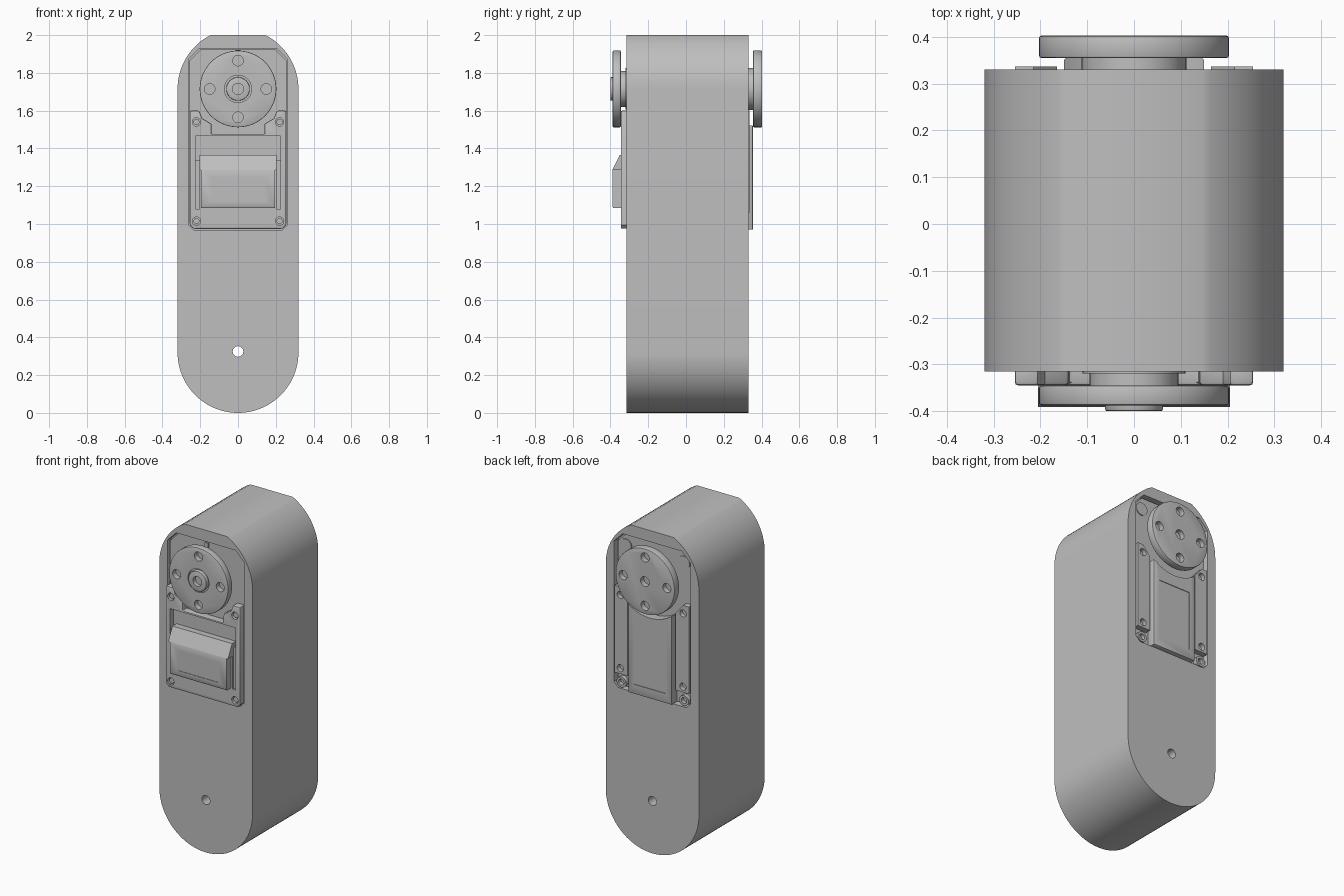
import bpy, bmesh, math
from mathutils import Vector

cube = bpy.data.objects.get("Cube")
if cube:
    bpy.data.objects.remove(cube, do_unlink=True)

grey = bpy.data.materials.new("plain grey")
grey.use_nodes = True
grey.diffuse_color = (0.52, 0.52, 0.52, 1)
grey.node_tree.nodes["Principled BSDF"].inputs["Base Color"].default_value = (0.52, 0.52, 0.52, 1)

AXLE = 1.715   # height of the output shaft


def prism(name, outline, lo, hi, axis="y"):
    """Extrude an (x, z) outline along y, or a (y, z) outline along x."""
    place = (lambda p, d: (p[0], d, p[1])) if axis == "y" else (lambda p, d: (d, p[0], p[1]))
    bm = bmesh.new()
    face = bm.faces.new([bm.verts.new(place(p, lo)) for p in outline])
    grown = bmesh.ops.extrude_face_region(bm, geom=[face])["geom"]
    shift = Vector((0, hi - lo, 0) if axis == "y" else (hi - lo, 0, 0))
    bmesh.ops.translate(bm, vec=shift, verts=[v for v in grown if isinstance(v, bmesh.types.BMVert)])
    bmesh.ops.recalc_face_normals(bm, faces=bm.faces)
    mesh = bpy.data.meshes.new(name)
    bm.to_mesh(mesh)
    bm.free()
    mesh.materials.append(grey)
    ob = bpy.data.objects.new(name, mesh)
    bpy.context.collection.objects.link(ob)
    return ob


def arc(x, z, r, start, end, steps):
    angles = [math.radians(start + (end - start) * i / steps) for i in range(steps + 1)]
    return [(x + r * math.cos(a), z + r * math.sin(a)) for a in angles]


def disc(name, x, z, r, lo, hi, sides=48):
    return prism(name, arc(x, z, r, 0, 360, sides)[:-1], lo, hi)


def slab(name, x0, x1, z0, z1, lo, hi):
    return prism(name, [(x0, z0), (x1, z0), (x1, z1), (x0, z1)], lo, hi)


def apply(ob, mod):
    with bpy.context.temp_override(object=ob, active_object=ob, selected_objects=[ob]):
        bpy.ops.object.modifier_apply(modifier=mod.name)


def cut(ob, *cutters):
    for cutter in cutters:
        mod = ob.modifiers.new("cut", "BOOLEAN")
        mod.operation, mod.solver, mod.object = "DIFFERENCE", "EXACT", cutter
        apply(ob, mod)
        bpy.data.objects.remove(cutter, do_unlink=True)


def bevel(ob, width):
    mod = ob.modifiers.new("bevel", "BEVEL")
    mod.width, mod.segments, mod.limit_method = width, 2, "ANGLE"
    mod.angle_limit = math.radians(50)
    apply(ob, mod)


def mirrored(half):
    """Complete a right-half outline with its mirror image."""
    return half + [(-x, z) for x, z in reversed(half)]


def case_outline(half_width, bottom, top):
    return mirrored([(half_width - 0.03, bottom), (half_width, bottom + 0.03),
                     (half_width, top - 0.06), (half_width - 0.06, top)])


# Link body: rounded bottom, rounded shoulders, flat top
body = prism("link_body",
             arc(0, 0.32, 0.32, 180, 360, 48)
             + arc(0, AXLE, 0.32, 0, 63, 16) + arc(0, AXLE, 0.32, 117, 180, 16),
             -0.315, 0.33)
cut(body,
    disc("hole", 0, 0.325, 0.028, -1, 1, 32),
    prism("pocket", case_outline(0.263, 0.967, 1.93), -1, -0.27),
    prism("pocket", case_outline(0.263, 0.967, 1.93), 0.285, 1))

# Motor case, sunk in the pockets on both sides
prism("front_case", case_outline(0.256, 0.974, 1.924), -0.302, -0.25)
prism("back_case", case_outline(0.256, 0.974, 1.924), 0.25, 0.302)
slab("front_case_ridge", -0.012, 0.012, 1.86, 1.92, -0.31, -0.29)

# Front cover with two ears beside the horn
cover = prism("front_cover",
              mirrored([(0.235, 0.975), (0.255, 0.995), (0.255, 1.6), (0.205, 1.6),
                        (0.19, 1.56), (0.14, 1.53), (0.14, 1.475)]),
              -0.345, -0.29)
bevel(cover, 0.007)
cut(cover, slab("recess", -0.225, 0.225, 1.34, 1.465, -1, -0.312))
for side in (-1, 1):
    cut(cover, slab("slot", *sorted((side * 0.203, side * 0.225)), 1.08, 1.35, -1, -0.335))
    for z in (1.015, 1.54):
        cut(cover, disc("hole", side * 0.22, z, 0.022, -1, -0.32, 24))
        disc("front_screw", side * 0.22, z, 0.016, -0.336, -0.3, 20)

# Connector housing with a sloping hood
housing = prism("connector_housing",
                [(-0.3, 1.085), (-0.385, 1.085), (-0.39, 1.095), (-0.39, 1.285),
                 (-0.35, 1.36), (-0.3, 1.36)], -0.195, 0.195, "x")
cut(housing, slab("label", -0.14, 0.14, 1.12, 1.245, -1, -0.387))
prism("connector_hood", [(-0.3, 1.285), (-0.391, 1.285), (-0.351, 1.365), (-0.3, 1.365)],
      -0.205, 0.205, "x")

# Back centre panel, hollowed around the horn
panel = slab("back_panel", -0.15, 0.15, 0.97, 1.58, 0.29, 0.355)
bevel(panel, 0.006)
cut(panel, disc("clearance", 0, AXLE, 0.245, 0.2, 1),
    slab("label", -0.11, 0.11, 1.03, 1.4, 0.351, 1))

# Back rails and lower screw lugs
for side, word in ((-1, "right"), (1, "left")):
    rail = prism("back_rail_" + word,
                 [(side * x, z) for x, z in
                  [(0.165, 1.06), (0.255, 1.06), (0.255, 1.6), (0.215, 1.6), (0.165, 1.54)]],
                 0.29, 0.337)
    cut(rail, *[disc("hole", side * 0.215, z, 0.022, 0.31, 1, 24) for z in (1.095, 1.55)])
    lug = disc("back_lug_" + word, side * 0.215, 1.005, 0.032, 0.29, 0.328, 24)
    cut(lug, disc("hole", side * 0.215, 1.005, 0.018, 0.305, 1, 20))
    disc("back_case_boss_" + word, side * 0.2, 1.85, 0.04, 0.29, 0.308, 24)

# Shaft collars
disc("front_collar", 0, AXLE, 0.11, -0.32, -0.28)
disc("front_shaft", 0, AXLE, 0.095, -0.35, -0.28)
disc("back_shaft", 0, AXLE, 0.112, 0.28, 0.36)


# Output horns with four screw holes and a centre hole
def horn_holes(lo, hi):
    spots = [(0.15, 0), (-0.15, 0), (0, 0.15), (0, -0.15)]
    return [disc("hole", x, AXLE + z, 0.028, lo, hi, 24) for x, z in spots]


front_horn = disc("front_horn", 0, AXLE, 0.203, -0.388, -0.345, 64)
bevel(front_horn, 0.005)
cut(front_horn, *horn_holes(-1, -0.355), disc("groove", 0, AXLE, 0.072, -1, -0.375))
hub = disc("front_horn_hub", 0, AXLE, 0.062, -0.4, -0.36)
bevel(hub, 0.004)
cut(hub, disc("hole", 0, AXLE, 0.03, -1, -0.375, 24))

back_horn = disc("back_horn", 0, AXLE, 0.203, 0.355, 0.403, 64)
bevel(back_horn, 0.005)
cut(back_horn, *horn_holes(0.37, 1), disc("hole", 0, AXLE, 0.03, 0.37, 1, 24))

# Smooth the round walls and keep hard edges crisp
bpy.ops.object.select_all(action="DESELECT")
for ob in bpy.context.collection.objects:
    if ob.type == "MESH" and grey.name in ob.data.materials:
        ob.select_set(True)
        bpy.context.view_layer.objects.active = ob
bpy.ops.object.shade_smooth_by_angle(angle=math.radians(30))
